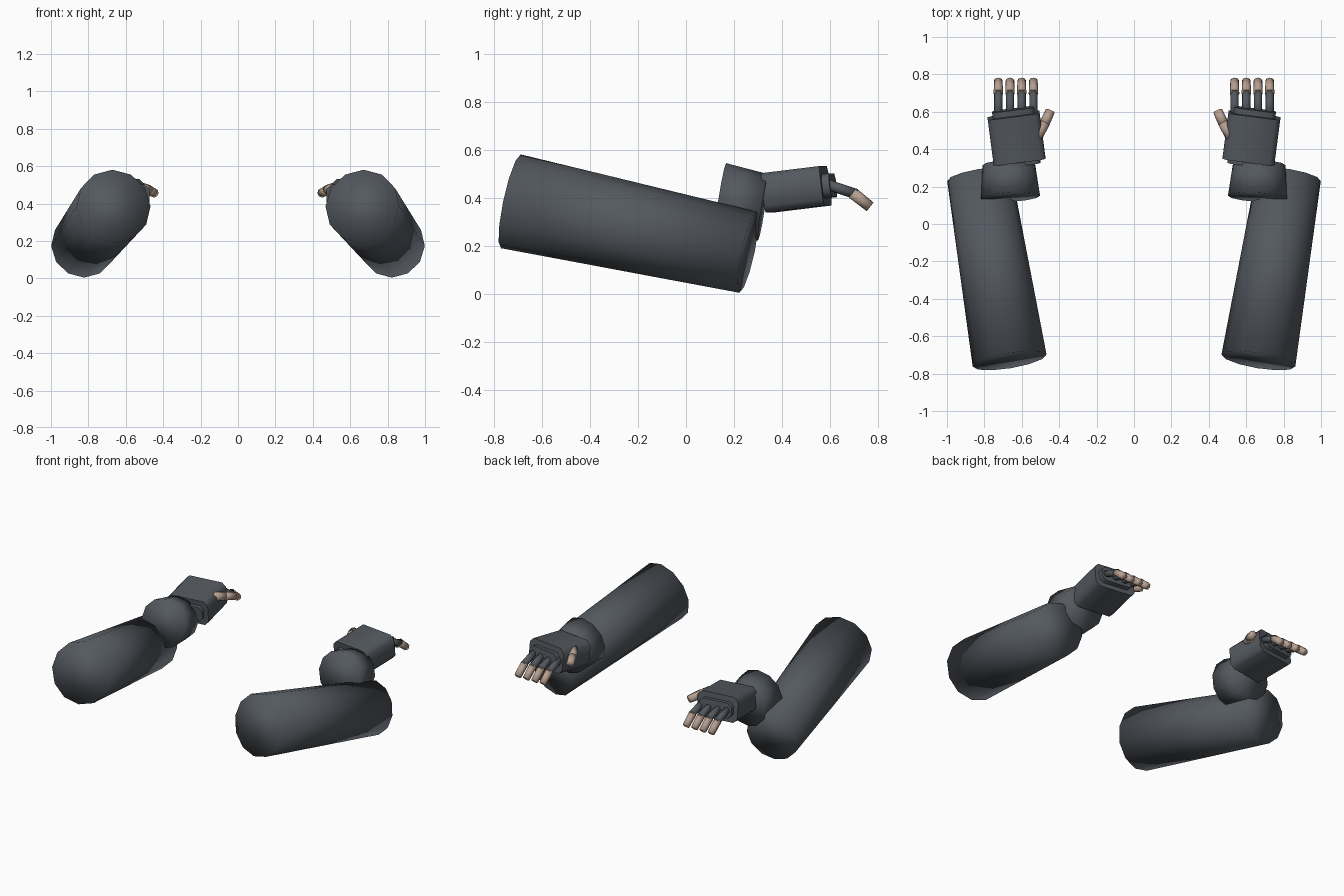
import bpy, bmesh
from mathutils import Vector, Matrix

if "Cube" in bpy.data.objects:
    bpy.data.objects.remove(bpy.data.objects["Cube"], do_unlink=True)


def make_material(name, rgb):
    mat = bpy.data.materials.new(name)
    mat.use_nodes = True
    color = (*rgb, 1)
    mat.diffuse_color = color
    bsdf = next(n for n in mat.node_tree.nodes if n.type == 'BSDF_PRINCIPLED')
    bsdf.inputs["Base Color"].default_value = color
    return mat


SLATE = make_material("slate_grey", (0.088, 0.1, 0.115))
SKIN = make_material("tan_skin", (0.47, 0.35, 0.28))


def placement(a, b):
    """Matrix that puts local z along a->b, centred between them."""
    rot = (b - a).to_track_quat('Z', 'Y').to_matrix().to_4x4()
    return Matrix.Translation((a + b) / 2) @ rot


def finish(bm, name, mat, smooth_all):
    bmesh.ops.recalc_face_normals(bm, faces=bm.faces)
    mesh = bpy.data.meshes.new(name)
    bm.to_mesh(mesh)
    bm.free()
    mesh.materials.append(mat)
    obj = bpy.data.objects.new(name, mesh)
    bpy.context.collection.objects.link(obj)
    bpy.ops.object.select_all(action='DESELECT')
    obj.select_set(True)
    bpy.context.view_layer.objects.active = obj
    if smooth_all:
        bpy.ops.object.shade_smooth()
    else:
        bpy.ops.object.shade_smooth_by_angle(angle=0.9)
    return obj


def tube(name, a, b, r1, r2, mat, sides=12):
    bm = bmesh.new()
    bmesh.ops.create_cone(bm, cap_ends=True, segments=sides, radius1=r1,
                          radius2=r2, depth=(b - a).length,
                          matrix=placement(a, b))
    return finish(bm, name, mat, True)


def chamfered_block(name, a, b, half_w, half_t, chamfer, mat):
    bm = bmesh.new()
    bmesh.ops.create_cube(bm, size=2)
    bmesh.ops.scale(bm, vec=(half_w, half_t, (b - a).length / 2), verts=bm.verts)
    long_edges = [e for e in bm.edges
                  if abs(e.verts[0].co.z - e.verts[1].co.z) > 0.01]
    bmesh.ops.bevel(bm, geom=long_edges, offset=chamfer, segments=1,
                    affect='EDGES')
    bm.transform(placement(a, b))
    return finish(bm, name, mat, False)


for side, s in (("left", 1), ("right", -1)):
    def p(x, y, z):
        return Vector((s * x, y, z))

    # Arm
    tube(f"{side}_upper_arm", p(0.665, -0.73, 0.385), p(0.828, 0.258, 0.173),
         0.2, 0.173, SLATE)
    tube(f"{side}_forearm", p(0.66, 0.143, 0.388), p(0.67, 0.322, 0.36),
         0.158, 0.14, SLATE)

    # Hand
    chamfered_block(f"{side}_palm", p(0.612, 0.337, 0.42), p(0.644, 0.582, 0.45),
                    0.14, 0.083, 0.027, SLATE)
    chamfered_block(f"{side}_inner_palm", p(0.61, 0.315, 0.417),
                    p(0.648, 0.613, 0.452), 0.112, 0.05, 0.025, SLATE)

    # Four fingers, each a sleeved base and a bare tip
    for i in range(4):
        x = 0.538 + 0.0625 * i
        tube(f"{side}_finger_base_{i + 1}", p(x, 0.59, 0.455), p(x, 0.71, 0.415),
             0.022, 0.022, SLATE, 8)
        tube(f"{side}_finger_tip_{i + 1}", p(x, 0.695, 0.42), p(x, 0.768, 0.362),
             0.025, 0.023, SKIN, 8)

    # Thumb
    tube(f"{side}_thumb_base", p(0.52, 0.465, 0.485), p(0.477, 0.54, 0.472),
         0.03, 0.028, SKIN, 8)
    tube(f"{side}_thumb_tip", p(0.482, 0.53, 0.473), p(0.447, 0.605, 0.456),
         0.028, 0.025, SKIN, 8)
